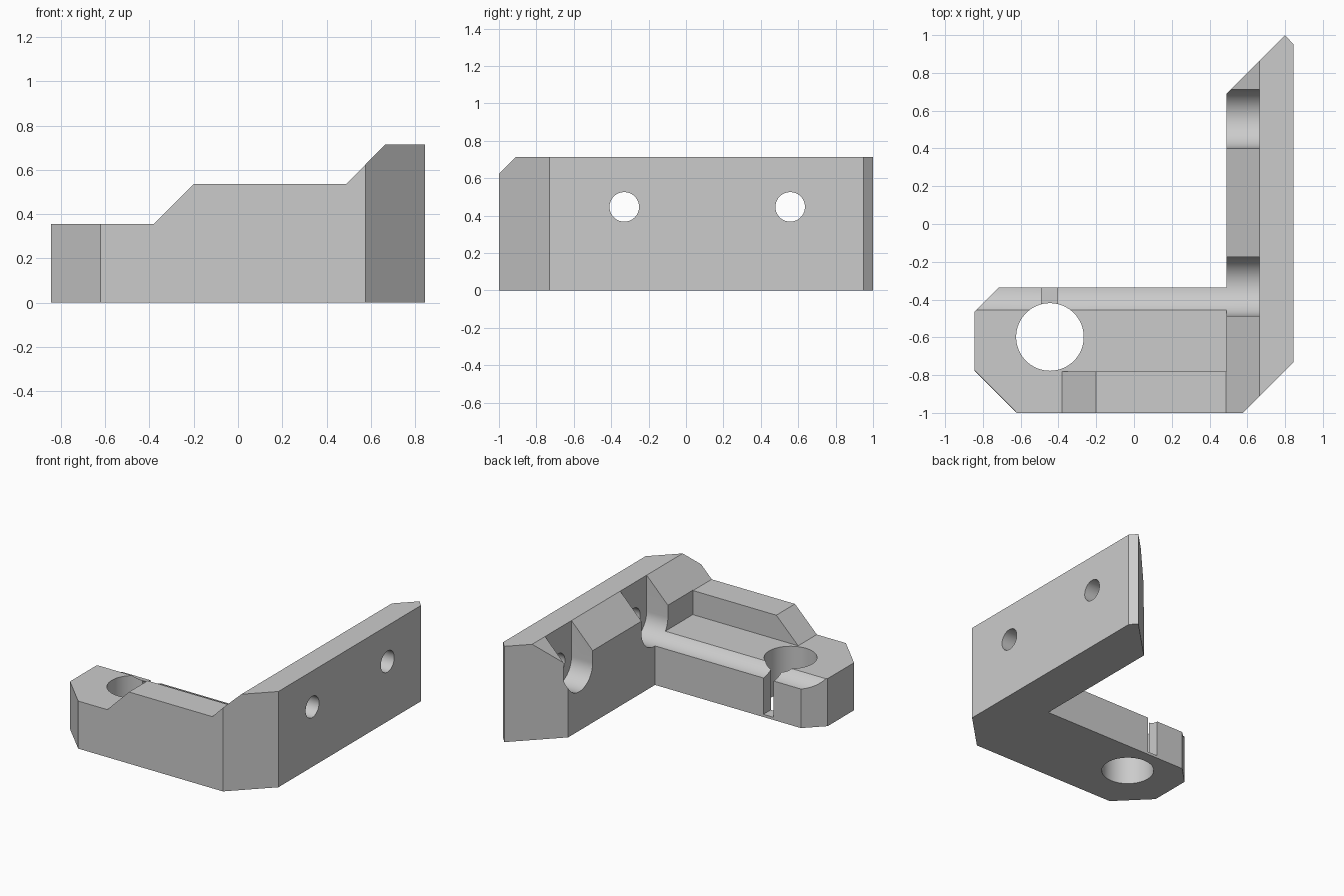
import bpy, bmesh, math
from mathutils import Vector

cube = bpy.data.objects.get("Cube")
if cube:
    bpy.data.objects.remove(cube, do_unlink=True)

grey = bpy.data.materials.new("light grey")
grey.use_nodes = True
COLOUR = (0.6, 0.6, 0.6, 1)
grey.diffuse_color = COLOUR
grey.node_tree.nodes["Principled BSDF"].inputs["Base Color"].default_value = COLOUR

# Maps a 2D profile point and a depth to 3D for each extrusion axis
PLACE = {
    "x": lambda u, v, d: (d, u, v),
    "y": lambda u, v, d: (u, d, v),
    "z": lambda u, v, d: (u, v, d),
}


def prism(name, profile, axis, lo, hi):
    """Extrude a closed 2D profile along an axis."""
    bm = bmesh.new()
    face = bm.faces.new([bm.verts.new(PLACE[axis](u, v, lo)) for u, v in profile])
    moved = bmesh.ops.extrude_face_region(bm, geom=[face])["geom"]
    shift = Vector(PLACE[axis](0, 0, hi - lo))
    bmesh.ops.translate(bm, vec=shift,
                        verts=[g for g in moved if isinstance(g, bmesh.types.BMVert)])
    bmesh.ops.recalc_face_normals(bm, faces=bm.faces)
    mesh = bpy.data.meshes.new(name)
    bm.to_mesh(mesh)
    bm.free()
    mesh.materials.append(grey)
    obj = bpy.data.objects.new(name, mesh)
    bpy.context.collection.objects.link(obj)
    return obj


def arc(u, v, r, start=0, sweep=360, n=64):
    count = n if sweep == 360 else n + 1
    angles = [math.radians(start + sweep * i / n) for i in range(count)]
    return [(u + r * math.cos(a), v + r * math.sin(a)) for a in angles]


def rect(u0, u1, v0, v1):
    return [(u0, v0), (u1, v0), (u1, v1), (u0, v1)]


# L-shaped bracket with chamfered corners
bracket = prism("corner_bracket", [
    (-0.62, -1), (0.575, -1), (0.845, -0.73), (0.845, 0.95), (0.8, 1),
    (0.49, 0.69), (0.49, -0.335), (-0.715, -0.335), (-0.845, -0.465),
    (-0.845, -0.775)], "z", 0, 0.715)

FLOOR, RIM, TOP = 0.355, 0.535, 0.715
BORE_X = 0.665

# Stepped and sloped top
cutters = [prism("top_step_cutter", [
    (-1, FLOOR), (-0.38, FLOOR), (-0.2, RIM), (0.488, RIM),
    (BORE_X, TOP), (BORE_X, 1), (-1, 1)], "y", -1.2, 1.2)]

# Recessed arm floor behind the front rim
cutters.append(prism("floor_cutter", rect(-1, 0.49, -0.78, -0.1), "z", FLOOR, 1.1))

# Screw holes with open-topped round recesses; the front one runs along the arm
for label, y, start in (("front", -0.33, -1), ("rear", 0.557, 0.3)):
    recess = arc(y, 0.447, 0.156, 180, 180, 32) + [(y + 0.156, 1), (y - 0.156, 1)]
    cutters.append(prism(label + "_recess_cutter", recess, "x", start, BORE_X))
    cutters.append(prism(label + "_screw_cutter", arc(y, 0.447, 0.079), "x", 0.6, 1))

# Vertical rod hole and the narrow slit that opens into it
cutters.append(prism("rod_hole_cutter", arc(-0.445, -0.598, 0.179), "z", -0.2, 1.1))
cutters.append(prism("slit_cutter", rect(-0.49, -0.405, -0.55, -0.2), "z", 0.02, 1.1))

bpy.ops.object.select_all(action="DESELECT")
bpy.context.view_layer.objects.active = bracket
bracket.select_set(True)
for cutter in cutters:
    cutter.hide_render = True
    mod = bracket.modifiers.new(cutter.name, "BOOLEAN")
    mod.operation = "DIFFERENCE"
    mod.solver = "EXACT"
    mod.object = cutter
    bpy.ops.object.modifier_apply(modifier=mod.name)
for cutter in cutters:
    bpy.data.objects.remove(cutter, do_unlink=True)

bpy.ops.object.shade_smooth_by_angle(angle=math.radians(30))
